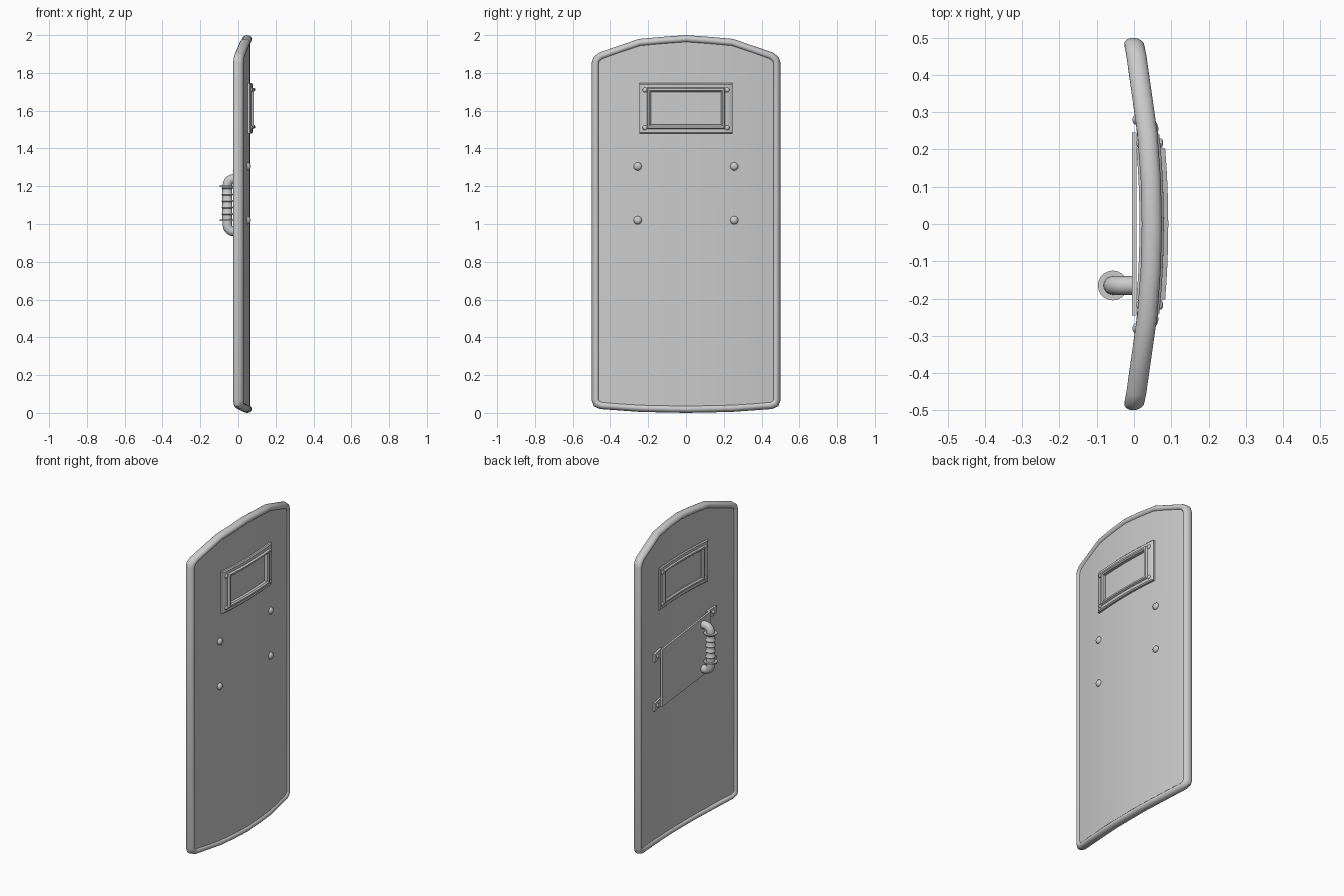
import bpy, bmesh, math
from mathutils import Vector

if "Cube" in bpy.data.objects:
    bpy.data.objects.remove(bpy.data.objects["Cube"])


def bow(y):
    # depth of the curved shield mid-surface at width y
    return 0.048 - 0.204 * y * y


def finish(name, bm, angle=40):
    bmesh.ops.recalc_face_normals(bm, faces=bm.faces)
    me = bpy.data.meshes.new(name)
    bm.to_mesh(me)
    bm.free()
    ob = bpy.data.objects.new(name, me)
    bpy.context.collection.objects.link(ob)
    bpy.context.view_layer.objects.active = ob
    ob.select_set(True)
    bpy.ops.object.shade_smooth_by_angle(angle=math.radians(angle))
    ob.select_set(False)
    return ob


def skin(name, rings, closed=False, caps=True):
    # join rings of equal point count into a surface
    bm = bmesh.new()
    vs = [[bm.verts.new(p) for p in r] for r in rings]
    n = len(vs[0])
    for i in range(len(vs) if closed else len(vs) - 1):
        a, b = vs[i], vs[(i + 1) % len(vs)]
        for j in range(n):
            bm.faces.new((a[j], a[(j + 1) % n], b[(j + 1) % n], b[j]))
    if caps and not closed:
        bm.faces.new(vs[0])
        bm.faces.new(vs[-1])
    return finish(name, bm)


def sheet(name, ys, lo, hi, back, front):
    # plate made of vertical strips; limits are functions of y
    return skin(name, [[(back(y), y, lo(y)), (front(y), y, lo(y)),
                        (front(y), y, hi(y)), (back(y), y, hi(y))] for y in ys])


def span(a, b, n):
    return [a + (b - a) * i / n for i in range(n + 1)]


def lookup(table, y):
    y = abs(y)
    for (y0, z0), (y1, z1) in zip(table, table[1:]):
        if y <= y1:
            return z0 + (z1 - z0) * (y - y0) / (y1 - y0)
    return table[-1][1]


def dome(name, x, y, z, r, h):
    bm = bmesh.new()
    bmesh.ops.create_uvsphere(bm, u_segments=12, v_segments=8, radius=1)
    for v in bm.verts:
        v.co = Vector((x + v.co.z * h, y + v.co.x * r, z + v.co.y * r))
    return finish(name, bm, 60)


# curved panel
bottom = [(0, .02), (.24, .025), (.45, .04), (.473, .05), (.48, .07)]
top = [(0, 1.98), (.245, 1.96), (.45, 1.89), (.473, 1.872), (.48, 1.85)]
sheet("panel", span(-.48, .48, 24), lambda y: lookup(bottom, y), lambda y: lookup(top, y),
      lambda y: bow(y) - .015, lambda y: bow(y) + .015)

# rounded rim swept around the outline
half = [(0, .02), (.12, .0225)] + bottom[1:] + top[:0:-1] + [(.12, 1.971), (0, 1.98)]
path = [Vector(p) for p in half] + [Vector((-y, z)) for y, z in half[-2:0:-1]]
rings = []
for i, p in enumerate(path):
    d0 = (p - path[i - 1]).normalized()
    d1 = (path[(i + 1) % len(path)] - p).normalized()
    t = (d0 + d1).normalized()
    n = Vector((t.y, -t.x)) * .02 / max(.5, t.dot(d1))
    ring = []
    for k in range(16):
        a = math.tau * k / 16
        q = p + n * math.sin(a)
        ring.append((bow(q.x) + .027 * math.cos(a), q.x, q.y))
    rings.append(ring)
skin("rim", rings, closed=True)


# window frames, front and back
def window_frame(name, loops):
    rings = []
    for hy, hz, w in loops:
        low = [(y, 1.6125 - hz) for y in span(-hy, hy, 10)]
        high = [(y, 1.6125 + hz) for y in span(hy, -hy, 10)]
        rings.append([(bow(y) + w, y, z) for y, z in low + high])
    skin(name, rings, closed=True)


for side, s, flat, lip in (("front", 1, .032, .044), ("back", -1, .024, .033)):
    window_frame("window_frame_" + side, [
        (.247, .133, s * .01), (.247, .133, s * (flat - .006)), (.24, .127, s * flat),
        (.207, .109, s * flat), (.202, .104, s * lip), (.192, .094, s * lip),
        (.184, .087, s * (lip - .008)), (.184, .087, s * .01)])
    for y in (-.217, .217):
        for z in (1.51, 1.71):
            dome("window_bolt_" + side, bow(y) + s * flat, y, z, .013, .008)

# window pane
sheet("window_pane", span(-.188, .188, 10), lambda y: 1.52, lambda y: 1.705,
      lambda y: bow(y) - .018, lambda y: bow(y) + .018)

# front rivets
for y in (-.255, .255):
    for z in (1.02, 1.305):
        dome("rivet", bow(y) + .015, y, z, .022, .016)


# forearm plate, slightly slanted, with corner tabs
def plate_low(y):
    return .9 - .11 * y


def plate_high(y):
    return 1.265 - .12 * y


sheet("arm_plate", span(-.245, .245, 8), plate_low, plate_high,
      lambda y: -.005, lambda y: .007)
for s in (-1, 1):
    ys = span(s * .23, s * .31, 3)
    for lo, hi in ((lambda y: plate_high(y) - .05, plate_high),
                   (plate_low, lambda y: plate_low(y) + .05)):
        sheet("plate_tab", ys, lo, hi, lambda y: bow(y) - .028, lambda y: bow(y) - .012)
        y = s * .28
        dome("tab_bolt", bow(y) - .028, y, (lo(y) + hi(y)) / 2, .013, .008)

# bent handle tube
hx, hy, r = -.057, -.165, .025
bend = [(0, 1.24)]
bend += [(hx + .035 - .035 * math.sin(a), 1.205 + .035 * math.cos(a)) for a in span(0, math.pi / 2, 5)]
bend += [(x, 2.2 - z) for x, z in bend[::-1]]
rings = []
for i, (x, z) in enumerate(bend):
    a, b = bend[max(i - 1, 0)], bend[min(i + 1, len(bend) - 1)]
    t = Vector((b[0] - a[0], 0, b[1] - a[1])).normalized()
    n = Vector((t.z, 0, -t.x))
    rings.append([Vector((x, hy, z)) + n * r * math.cos(k * math.tau / 16)
                  + Vector((0, r * math.sin(k * math.tau / 16), 0)) for k in range(16)])
skin("handle", rings)

# ribbed grip with end flanges
profile = [(.026, 1.017), (.04, 1.017), (.04, 1.023)]
for i in range(5):
    z = 1.024 + i * .0345
    profile += [(.0265, z), (.0265, z + .024), (.031, z + .029)]
profile += [(.0265, 1.197), (.04, 1.197), (.04, 1.203), (.026, 1.203)]
skin("grip", [[(hx + q * math.cos(k * math.tau / 20), hy + q * math.sin(k * math.tau / 20), z)
               for k in range(20)] for q, z in profile])
